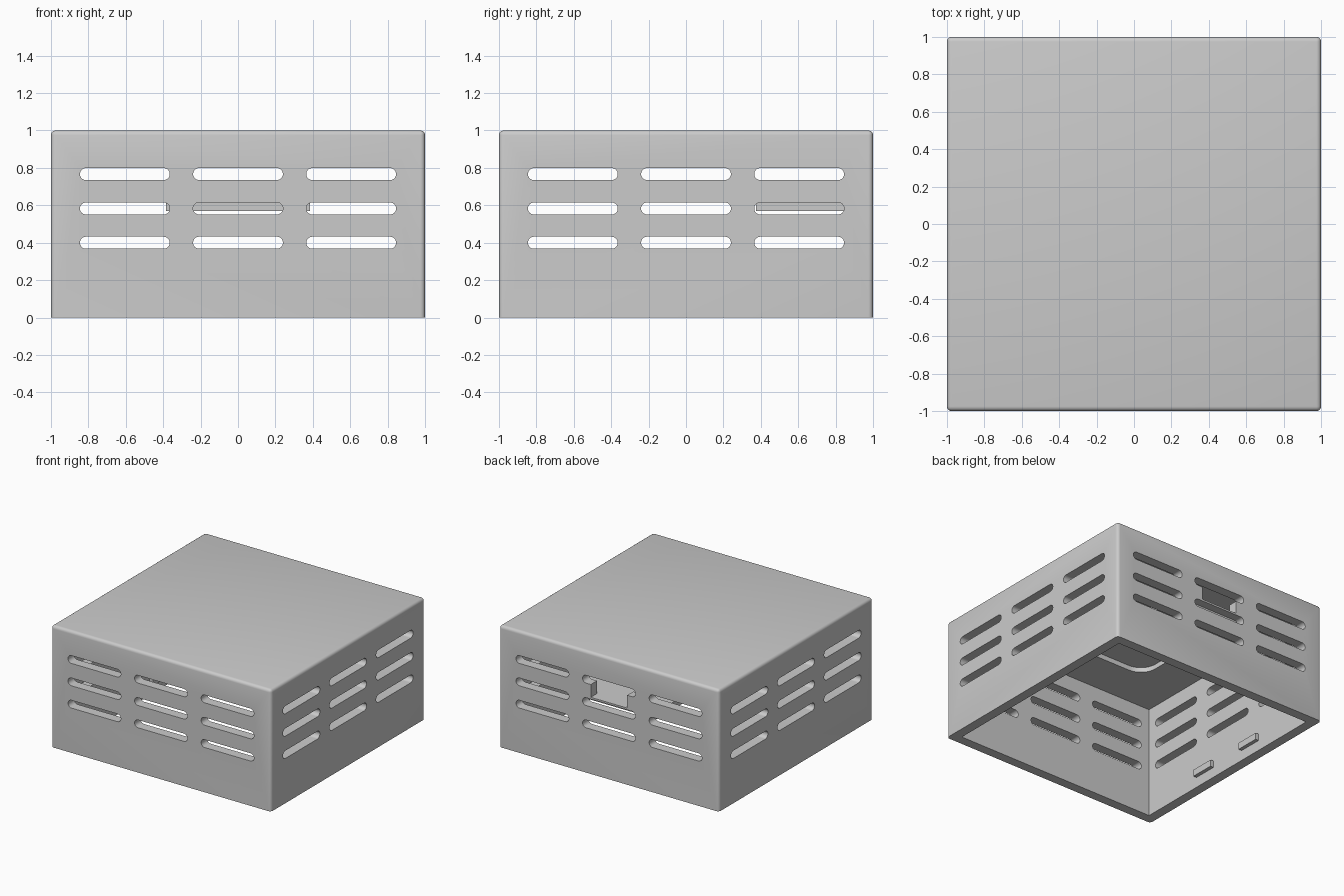
import bpy, bmesh, math
from mathutils import Matrix

if "Cube" in bpy.data.objects:
    bpy.data.objects.remove(bpy.data.objects["Cube"])

T = 0.08  # wall thickness
grey = bpy.data.materials.new("light_grey")
grey.diffuse_color = (0.6, 0.6, 0.6, 1)
grey.use_nodes = True
grey.node_tree.nodes["Principled BSDF"].inputs["Base Color"].default_value = grey.diffuse_color


def make(name, bm):
    bmesh.ops.recalc_face_normals(bm, faces=bm.faces)
    me = bpy.data.meshes.new(name)
    bm.to_mesh(me)
    bm.free()
    me.materials.append(grey)
    ob = bpy.data.objects.new(name, me)
    bpy.context.collection.objects.link(ob)
    return ob


def box(name, x0, x1, y0, y1, z0, z1):
    bm = bmesh.new()
    bmesh.ops.create_cube(bm, size=1)
    for v in bm.verts:
        v.co = ((x0 + x1) / 2 + v.co.x * (x1 - x0),
                (y0 + y1) / 2 + v.co.y * (y1 - y0),
                (z0 + z1) / 2 + v.co.z * (z1 - z0))
    return make(name, bm)


def rounded_bar(bm, w, h, r, depth, matrix, steps=8):
    """Rounded rectangle in XY, extruded along Z from 0 to depth."""
    pts = []
    for i, (sx, sy) in enumerate([(1, 1), (-1, 1), (-1, -1), (1, -1)]):
        for k in range(steps + 1):
            a = math.pi / 2 * (i + k / steps)
            pts.append((sx * (w / 2 - r) + r * math.cos(a),
                        sy * (h / 2 - r) + r * math.sin(a)))
    low = [bm.verts.new(matrix @ Matrix.Translation((x, y, 0)).translation) for x, y in pts]
    top = [bm.verts.new(matrix @ Matrix.Translation((x, y, depth)).translation) for x, y in pts]
    bm.faces.new(low[::-1])
    bm.faces.new(top)
    n = len(pts)
    for i in range(n):
        bm.faces.new((low[i], low[(i + 1) % n], top[(i + 1) % n], top[i]))


def cut(target, cutter):
    mod = target.modifiers.new("cut", 'BOOLEAN')
    mod.operation, mod.solver, mod.object = 'DIFFERENCE', 'EXACT', cutter
    bpy.context.view_layer.objects.active = target
    bpy.ops.object.modifier_apply(modifier=mod.name)
    bpy.data.objects.remove(cutter)


# Outer cover with rounded top and upright edges
cover = box("cover", -1, 1, -1, 1, 0, 1)
bm = bmesh.new()
bm.from_mesh(cover.data)
edges = [e for e in bm.edges if max(v.co.z for v in e.verts) > 0.5]
bmesh.ops.bevel(bm, geom=edges, offset=0.025, segments=4, profile=0.5, affect='EDGES')
bm.to_mesh(cover.data)
bm.free()

# Hollow interior, open at the bottom
cut(cover, box("cavity", -1 + T, 1 - T, -1 + T, 1 - T, -0.2, 1 - T))

# Shallow rounded recess in the ceiling
bm = bmesh.new()
rounded_bar(bm, 1.12, 1.12, 0.14, 0.14, Matrix.Translation((0, 0, 0.82)))
cut(cover, make("ceiling_recess", bm))

# Vent slots: three rows of three through each pair of walls
for turn in (0, math.pi / 2):
    bm = bmesh.new()
    for z in (0.4, 0.583, 0.767):
        for x in (-0.605, 0, 0.605):
            m = (Matrix.Rotation(turn, 4, 'Z') @ Matrix.Translation((x, 1.2, z))
                 @ Matrix.Rotation(math.pi / 2, 4, 'X'))
            rounded_bar(bm, 0.48, 0.064, 0.0318, 2.4, m)
    cut(cover, make("vent_slots", bm))

# Connector window in the back wall
cut(cover, box("window", -0.165, 0.165, 0.88, 1.1, 0.63, 0.77))

# Inner shelf behind the window
box("shelf", -0.385, 0.385, 0.375, 1 - T + 0.01, 0.57, 0.63)

# Small retaining clips low on the side walls
for side in (-1, 1):
    for y in (-0.265, 0.265):
        x0, x1 = sorted((side * (1 - T - 0.03), side * (1 - T + 0.01)))
        box("clip", x0, x1, y - 0.1, y + 0.1, 0.085, 0.14)

bpy.ops.object.select_all(action='DESELECT')
cover.select_set(True)
bpy.context.view_layer.objects.active = cover
bpy.ops.object.shade_smooth_by_angle(angle=math.radians(30))
